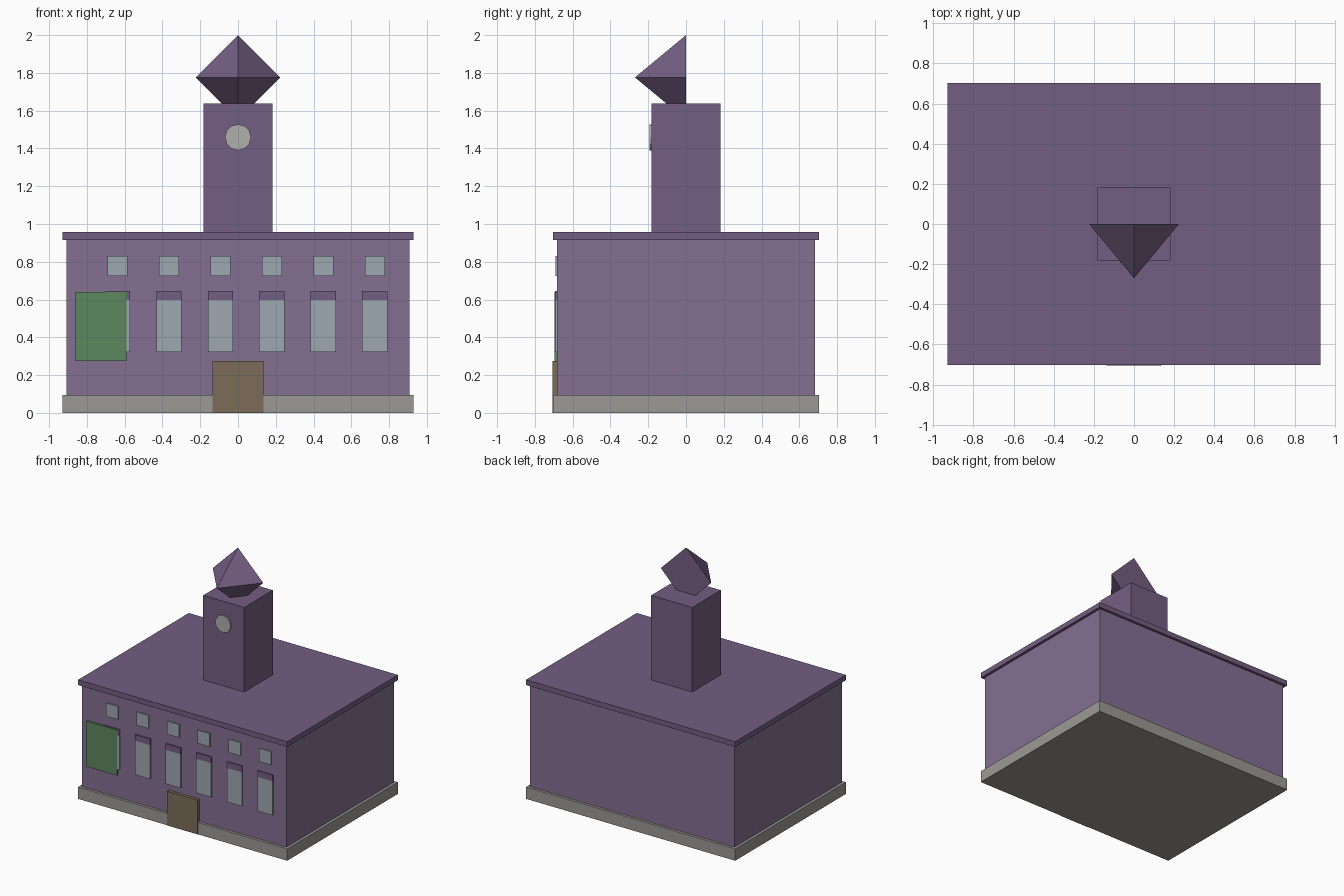
import bpy
from math import pi

if "Cube" in bpy.data.objects:
    bpy.data.objects.remove(bpy.data.objects["Cube"])


def material(name, rgb):
    m = bpy.data.materials.new(name)
    m.diffuse_color = (*rgb, 1)
    m.use_nodes = True
    m.node_tree.nodes["Principled BSDF"].inputs["Base Color"].default_value = m.diffuse_color
    return m


WALL = material("wall_purple", (0.23, 0.16, 0.29))
TRIM = material("trim_purple", (0.175, 0.112, 0.223))
STONE = material("stone", (0.33, 0.32, 0.30))
GLASS = material("glass", (0.34, 0.39, 0.44))
GREEN = material("sign_green", (0.107, 0.242, 0.114))
WOOD = material("door_wood", (0.205, 0.15, 0.098))
DIAL = material("dial", (0.43, 0.43, 0.41))


def finish(name, mat):
    ob = bpy.context.object
    ob.name = name
    ob.data.materials.append(mat)
    bpy.ops.object.transform_apply(location=False, rotation=True, scale=True)
    return ob


def box(name, x, y, z, mat):
    """Box from (min, max) pairs on each axis."""
    bpy.ops.mesh.primitive_cube_add(size=1, location=[sum(r) / 2 for r in (x, y, z)])
    bpy.context.object.scale = [r[1] - r[0] for r in (x, y, z)]
    return finish(name, mat)


# Main block
X, Y = 0.93, 0.703
box("plinth", (-X, X), (-Y, Y), (0, 0.095), STONE)
box("hall", (-0.908, 0.908), (-0.682, 0.682), (0.002, 0.92), WALL)
box("roof_slab", (-X, X), (-Y, Y), (0.915, 0.957), TRIM)

# Tower with clock dial
box("tower", (-0.182, 0.182), (-0.182, 0.182), (0.94, 1.637), TRIM)
bpy.ops.mesh.primitive_cylinder_add(vertices=12, radius=0.069, depth=0.02,
                                    location=(0, -0.182, 1.459), rotation=(pi / 2, 0, 0))
finish("clock_dial", DIAL)

# Four-sided spire lying on its side, point to the front
bpy.ops.mesh.primitive_cone_add(vertices=4, radius1=0.224, radius2=0, depth=0.27,
                                location=(0, -0.135, 1.776), rotation=(pi / 2, 0, 0))
finish("spire", TRIM)

# Two rows of windows, front only
for i in range(6):
    c = -0.638 + 0.2725 * i
    box(f"upper_window_{i + 1}", (c - 0.053, c + 0.053), (-0.692, -0.675), (0.725, 0.83), GLASS)
    box(f"lower_window_{i + 1}", (c - 0.067, c + 0.067), (-0.692, -0.675), (0.323, 0.60), GLASS)
    box(f"lintel_{i + 1}", (c - 0.067, c + 0.067), (-0.693, -0.675), (0.597, 0.646), TRIM)

# Door and wall panel
box("door", (-0.136, 0.136), (-0.706, -0.675), (0, 0.275), WOOD)
box("wall_panel", (-0.862, -0.59), (-0.697, -0.675), (0.276, 0.641), GREEN)

# Scale the widest dimension check: height is the 2 unit side
